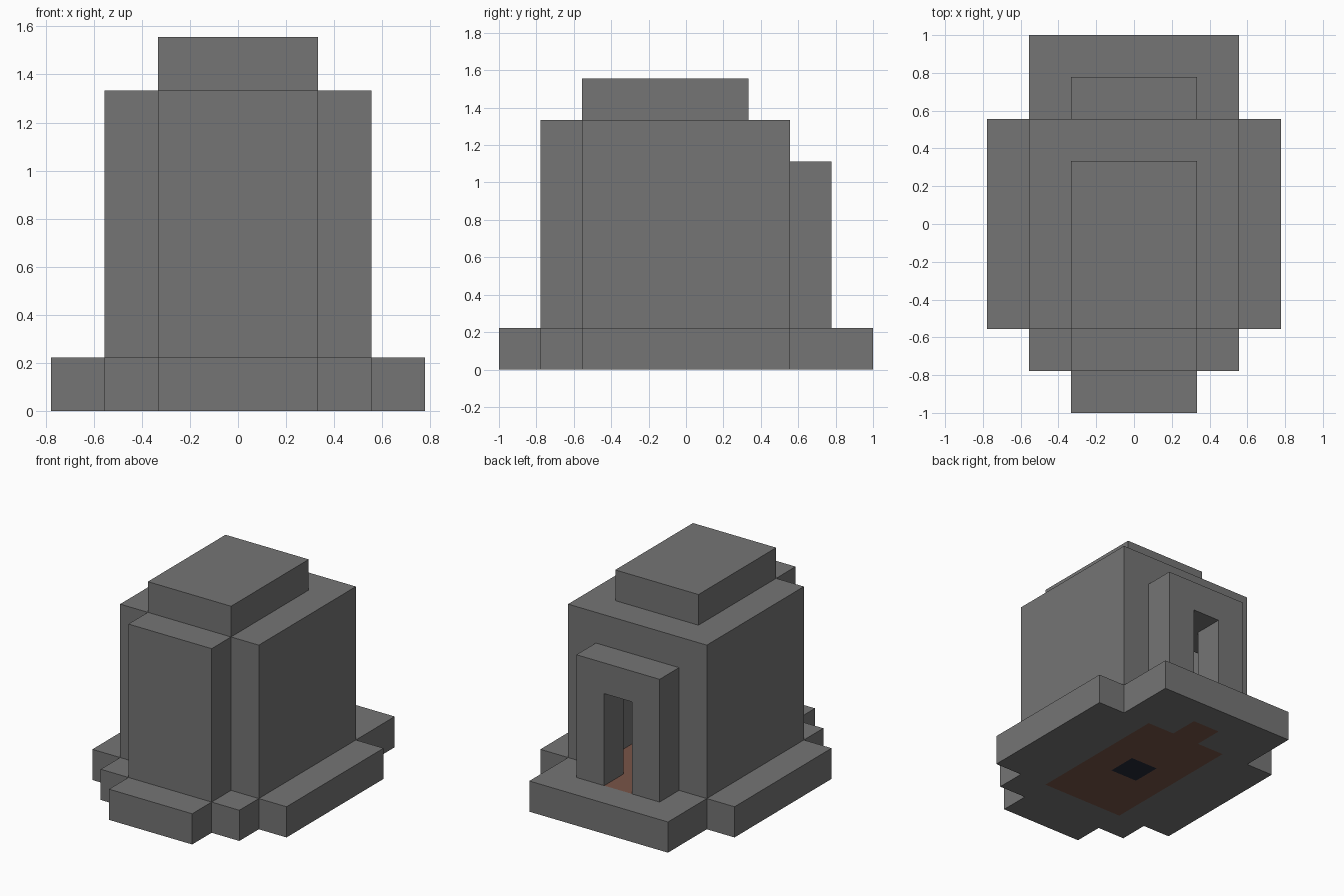
import bpy, bmesh
from itertools import product
from mathutils import Vector

if "Cube" in bpy.data.objects:
    bpy.data.objects.remove(bpy.data.objects["Cube"])

UNIT = 2 / 9  # block size


def material(name, rgb):
    lin = [((c / 255 + 0.055) / 1.055) ** 2.4 for c in rgb] + [1]
    m = bpy.data.materials.new(name)
    m.use_nodes = True
    m.diffuse_color = lin
    bsdf = next(n for n in m.node_tree.nodes if n.type == 'BSDF_PRINCIPLED')
    bsdf.inputs["Base Color"].default_value = lin
    return m


stone = material("grey stone", (117, 117, 117))
earth = material("brown earth", (121, 85, 72))
dark = material("dark slate", (38, 42, 56))


def cells(*boxes):
    """Blocks inside boxes that are centred on x: (half width, (y range), (z range)), inclusive."""
    return {c for w, (y0, y1), (z0, z1) in boxes
            for c in product(range(-w, w + 1), range(y0, y1 + 1), range(z0, z1 + 1))}


def part(name, mat, blocks):
    """Outer skin of a set of blocks, with flat areas merged."""
    bm = bmesh.new()
    for c in blocks:
        mid = Vector(c) + Vector((0, 0, 0.5))
        for axis, s in product(range(3), (-1, 1)):
            n = Vector((0, 0, 0))
            n[axis] = s
            if tuple(int(a + b) for a, b in zip(c, n)) in blocks:
                continue
            u = Vector((0, 0, 0))
            u[(axis + 1) % 3] = 0.5
            v = n.cross(u)
            bm.faces.new([bm.verts.new((mid + n / 2 + p) * UNIT)
                          for p in (-u - v, u - v, u + v, v - u)])
    bmesh.ops.remove_doubles(bm, verts=bm.verts, dist=0.001)
    bmesh.ops.dissolve_limit(bm, angle_limit=0.02, verts=bm.verts, edges=bm.edges)
    me = bpy.data.meshes.new(name)
    bm.to_mesh(me)
    bm.free()
    me.materials.append(mat)
    bpy.context.collection.objects.link(bpy.data.objects.new(name, me))


ground = (0, 0)
core = cells((0, (0, 0), ground))
floor = cells((1, (-2, 2), ground), (0, (3, 3), ground))

# Stepped plinth around the floor
plinth = cells((3, (-2, 2), ground), (2, (-3, 4), ground), (1, (-4, -4), ground))
part("plinth", stone, plinth - floor)
part("floor", earth, floor - core)
part("floor_centre", dark, core)

# Walls with front panel and rear porch, hollowed out with a doorway
shell = cells((2, (-2, 2), (1, 5)), (1, (-3, -3), (1, 5)), (1, (3, 3), (1, 4)))
room = cells((1, (-2, 1), (1, 5)), (1, (2, 2), (1, 3)), (0, (3, 3), (1, 3)))
part("walls", stone, shell - room)

# Raised roof
part("roof", stone, cells((1, (-2, 1), (6, 6))))
